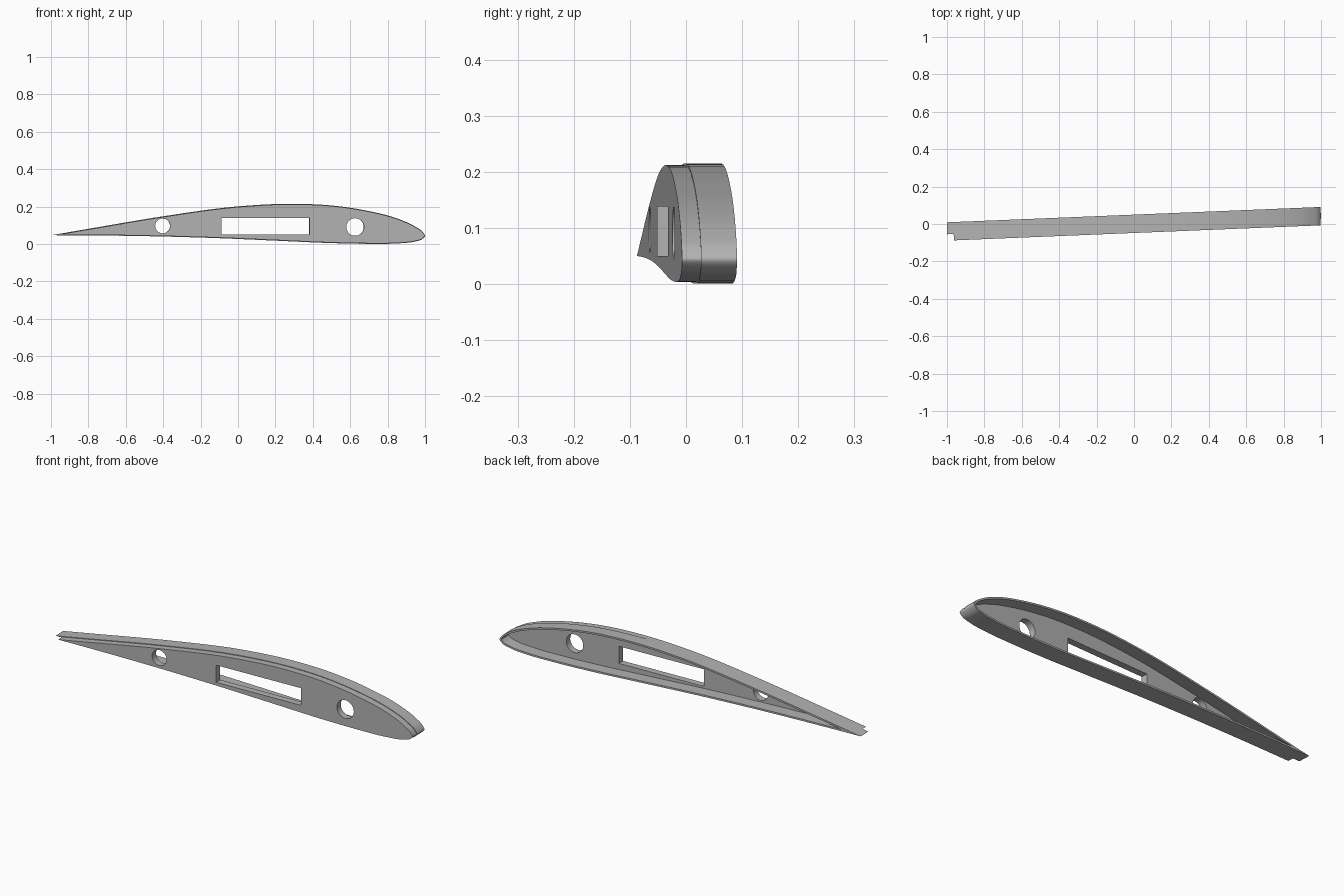
import bpy, bmesh, math
from mathutils import Matrix, Vector

if "Cube" in bpy.data.objects:
    bpy.data.objects.remove(bpy.data.objects["Cube"])

grey = bpy.data.materials.new("plain grey")
grey.use_nodes = True
grey.diffuse_color = (0.45, 0.45, 0.45, 1)
grey.node_tree.nodes["Principled BSDF"].inputs["Base Color"].default_value = grey.diffuse_color

# Airfoil outline: trailing tip, over the top, round the nose, back underneath
TIP = Vector((-1, 0.047))
UPPER = [(-0.8, 0.081), (-0.4, 0.148), (0, 0.201), (0.28, 0.215), (0.5, 0.206),
         (0.7, 0.176), (0.85, 0.137), (0.95, 0.092), (0.99, 0.062)]
LOWER = [(1, 0.044), (0.985, 0.026), (0.94, 0.012), (0.85, 0.003), (0.7, 0.001),
         (0.5, 0.005), (0.2, 0.018), (-0.1, 0.031), (-0.4, 0.04), (-0.8, 0.046)]
STEPS = 6
TILT = 0.041


def airfoil(inset=0.0):
    """Smooth outline, moved inwards by inset with a mitred trailing tip."""
    keys = [TIP] + [Vector(p) for p in UPPER + LOWER] + [TIP]
    keys = [2 * keys[0] - keys[1]] + keys + [2 * keys[-1] - keys[-2]]
    pts = []
    for a, b, c, d in zip(keys, keys[1:], keys[2:], keys[3:]):
        # centripetal-style tangents from uneven key spacing
        l0, l1, l2 = (b - a).length, (c - b).length, (d - c).length
        m1 = ((b - a) / l0 * l1 + (c - b) / l1 * l0) / (l0 + l1) * l1
        m2 = ((c - b) / l1 * l2 + (d - c) / l2 * l1) / (l1 + l2) * l1
        for i in range(STEPS):
            t = i / STEPS
            pts.append(b * (2*t**3 - 3*t**2 + 1) + m1 * (t**3 - 2*t**2 + t)
                       + c * (3*t**2 - 2*t**3) + m2 * (t**3 - t**2))
    if not inset:
        return pts
    up, low = (pts[1] - TIP).normalized(), (pts[-1] - TIP).normalized()
    middle = (up + low).normalized()
    tip = TIP + middle * inset / math.sin(up.angle(low) / 2)
    moved = [tip]
    for before, p, after in zip(pts, pts[1:], pts[2:] + pts[:1]):
        along = (after - before).normalized()
        q = p + Vector((along.y, -along.x)) * inset
        if q.x > tip.x + 0.01:
            moved.append(q)
    return moved


def circle(x, z, r, n=32):
    return [Vector((x + r * math.cos(i * math.tau / n), z + r * math.sin(i * math.tau / n)))
            for i in range(n)]


def slab(name, loops, front, back):
    """Extrude an outline with openings between two depths."""
    curve = bpy.data.curves.new(name + " outline", "CURVE")
    curve.dimensions, curve.fill_mode = "2D", "BOTH"
    curve.extrude = (back - front) / 2
    for loop in loops:
        spline = curve.splines.new("POLY")
        spline.points.add(len(loop) - 1)
        for point, p in zip(spline.points, loop):
            point.co = (p.x, p.y, 0, 1)
        spline.use_cyclic_u = True
    helper = bpy.data.objects.new(name + " outline", curve)
    bpy.context.collection.objects.link(helper)
    graph = bpy.context.evaluated_depsgraph_get()
    mesh = bpy.data.meshes.new_from_object(helper.evaluated_get(graph))
    bpy.data.objects.remove(helper)

    bm = bmesh.new()
    bm.from_mesh(mesh)
    bmesh.ops.remove_doubles(bm, verts=bm.verts, dist=0.00002)
    bm.transform(Matrix.Rotation(TILT, 4, "Z")
                 @ Matrix.Translation((0, (front + back) / 2, 0))
                 @ Matrix.Rotation(math.pi / 2, 4, "X"))
    bmesh.ops.recalc_face_normals(bm, faces=bm.faces)
    bm.to_mesh(mesh)
    bm.free()
    mesh.materials.clear()
    mesh.materials.append(grey)
    obj = bpy.data.objects.new(name, mesh)
    bpy.context.collection.objects.link(obj)
    bpy.ops.object.select_all(action="DESELECT")
    obj.select_set(True)
    bpy.context.view_layer.objects.active = obj
    bpy.ops.object.shade_smooth_by_angle(angle=math.radians(30))
    return obj


# Front web with spar slot and two round openings
slot = [Vector(p) for p in [(-0.09, 0.05), (0.38, 0.05), (0.38, 0.138), (-0.09, 0.138)]]
slab("rib_web", [airfoil(0.003), slot, circle(-0.405, 0.097, 0.04), circle(0.625, 0.091, 0.047)],
     -0.048, -0.014)

# Hollow flange behind the web
slab("rib_flange", [airfoil(), airfoil(0.009)], -0.014, 0.05)
